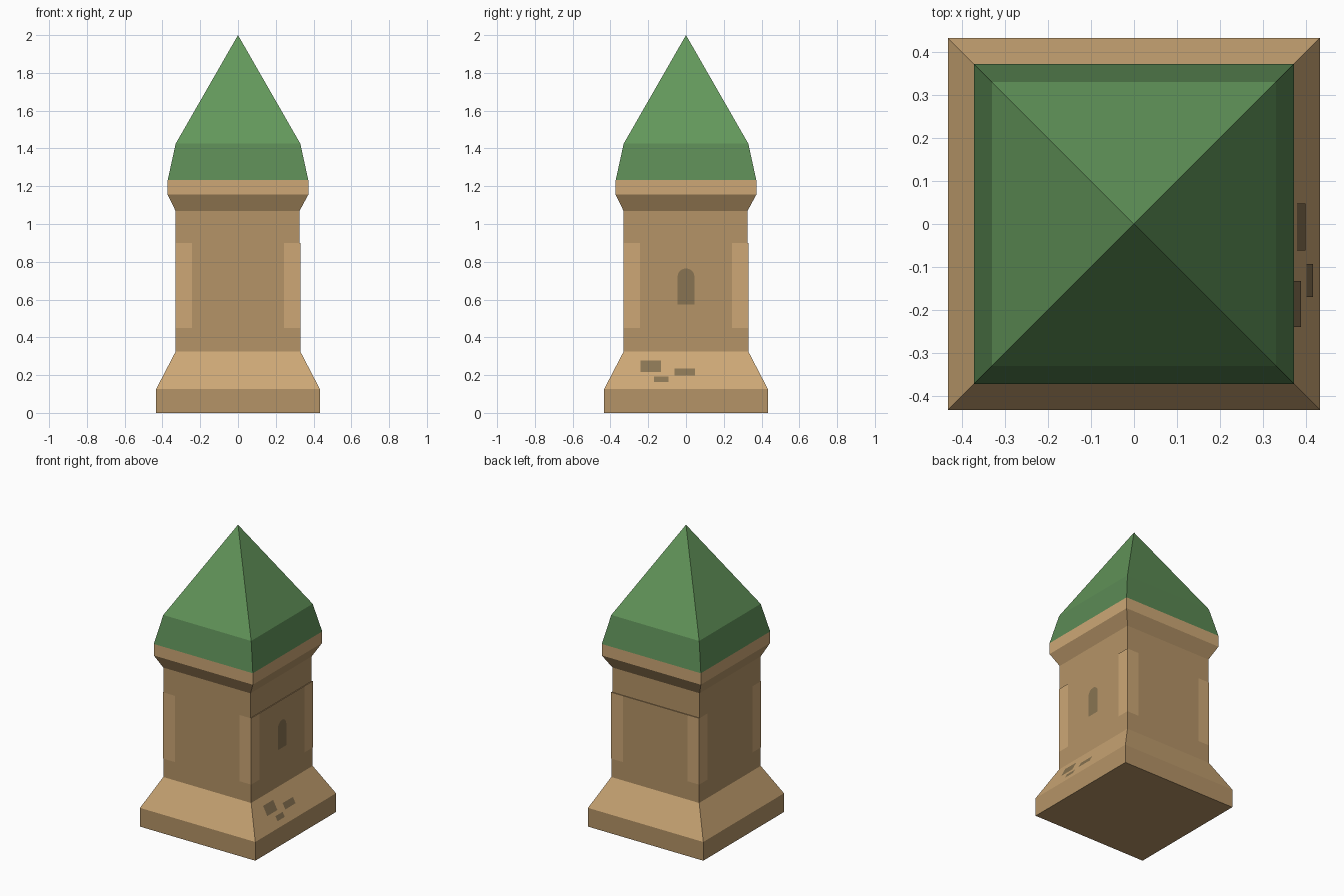
import bpy, math
from mathutils import Matrix

if "Cube" in bpy.data.objects:
    bpy.data.objects.remove(bpy.data.objects["Cube"])


def material(name, rgb):
    m = bpy.data.materials.new(name)
    m.diffuse_color = (*rgb, 1)
    m.use_nodes = True
    m.node_tree.nodes["Principled BSDF"].inputs["Base Color"].default_value = m.diffuse_color
    return m


STONE = material("stone", (0.46, 0.295, 0.135))
LIGHT = material("light_stone", (0.61, 0.39, 0.18))
DARK = material("dark_stone", (0.25, 0.175, 0.085))
GREEN = material("roof_green", (0.125, 0.31, 0.105))
EAVE = material("eave_green", (0.105, 0.255, 0.09))


def mesh_object(name, verts, faces, mats, indices=None):
    me = bpy.data.meshes.new(name)
    me.from_pydata(verts, [], faces)
    for m in mats:
        me.materials.append(m)
    for i, p in enumerate(me.polygons):
        p.material_index = indices[i] if indices else 0
    ob = bpy.data.objects.new(name, me)
    bpy.context.collection.objects.link(ob)
    return ob


def square_tower(name, profile, mats, floor=False, apex=None):
    """Stack square rings (half-width, z, inset of right/back sides), one material per band."""
    verts, faces, idx = [], [], []
    for w, z, i in profile:
        verts += [(-w, -w, z), (w - i, -w, z), (w - i, w - i, z), (-w, w - i, z)]
    for k in range(len(profile) - 1):
        for s in range(4):
            a, b = 4 * k + s, 4 * k + (s + 1) % 4
            faces.append((a, b, b + 4, a + 4))
            idx.append(k)
    if floor:
        faces.append((3, 2, 1, 0))
        idx.append(0)
    if apex:
        n = len(verts)
        verts.append((0, 0, apex))
        for s in range(4):
            faces.append((n - 4 + s, n - 4 + (s + 1) % 4, n))
            idx.append(len(mats) - 1)
    return mesh_object(name, verts, faces, mats, idx)


# Plinth, shaft with its slight setback, cornice and roof
square_tower("plinth", [(0.433, 0, 0), (0.433, 0.127, 0), (0.33, 0.325, 0)],
             [STONE, LIGHT], floor=True)
square_tower("shaft", [(0.33, 0.325, 0), (0.33, 0.9, 0), (0.33, 0.9, 0.005), (0.33, 1.068, 0.005)],
             [STONE, STONE, STONE])
square_tower("cornice", [(0.33, 1.068, 0.005), (0.372, 1.155, 0), (0.372, 1.233, 0)],
             [STONE, LIGHT])
square_tower("roof", [(0.372, 1.233, 0), (0.33, 1.425, 0)], [EAVE, GREEN], apex=2.0)

# Light stone strips wrapping each corner of the shaft
e, i = 0.331, 0.243
for k in range(4):
    rot = Matrix.Rotation(k * math.pi / 2, 4, 'Z')
    verts = [(x, y, z) for z in (0.45, 0.9) for x, y in ((i, -e), (e, -e), (e, -i))]
    strip = mesh_object(f"corner_strip_{k + 1}", verts, [(0, 1, 4, 3), (1, 2, 5, 4)], [LIGHT])
    strip.data.transform(rot)

# Arched window on the right side
arch = [(0.045 * math.cos(math.pi * t / 8), 0.72 + 0.045 * math.sin(math.pi * t / 8))
        for t in range(9)]
outline = [(-0.045, 0.575), (0.045, 0.575)] + arch
mesh_object("window", [(0.3315, y, z) for y, z in outline],
            [tuple(range(len(outline)))], [DARK])

# Exposed bricks lying on the right slope of the plinth
for k, (y0, y1, z0, z1) in enumerate([(-0.24, -0.132, 0.217, 0.278),
                                      (-0.17, -0.093, 0.163, 0.193),
                                      (-0.062, 0.048, 0.197, 0.235)]):
    verts = [(0.435 - (z - 0.127) * 0.103 / 0.198, y, z)
             for y, z in ((y0, z0), (y1, z0), (y1, z1), (y0, z1))]
    mesh_object(f"brick_{k + 1}", verts, [(0, 1, 2, 3)], [DARK])
